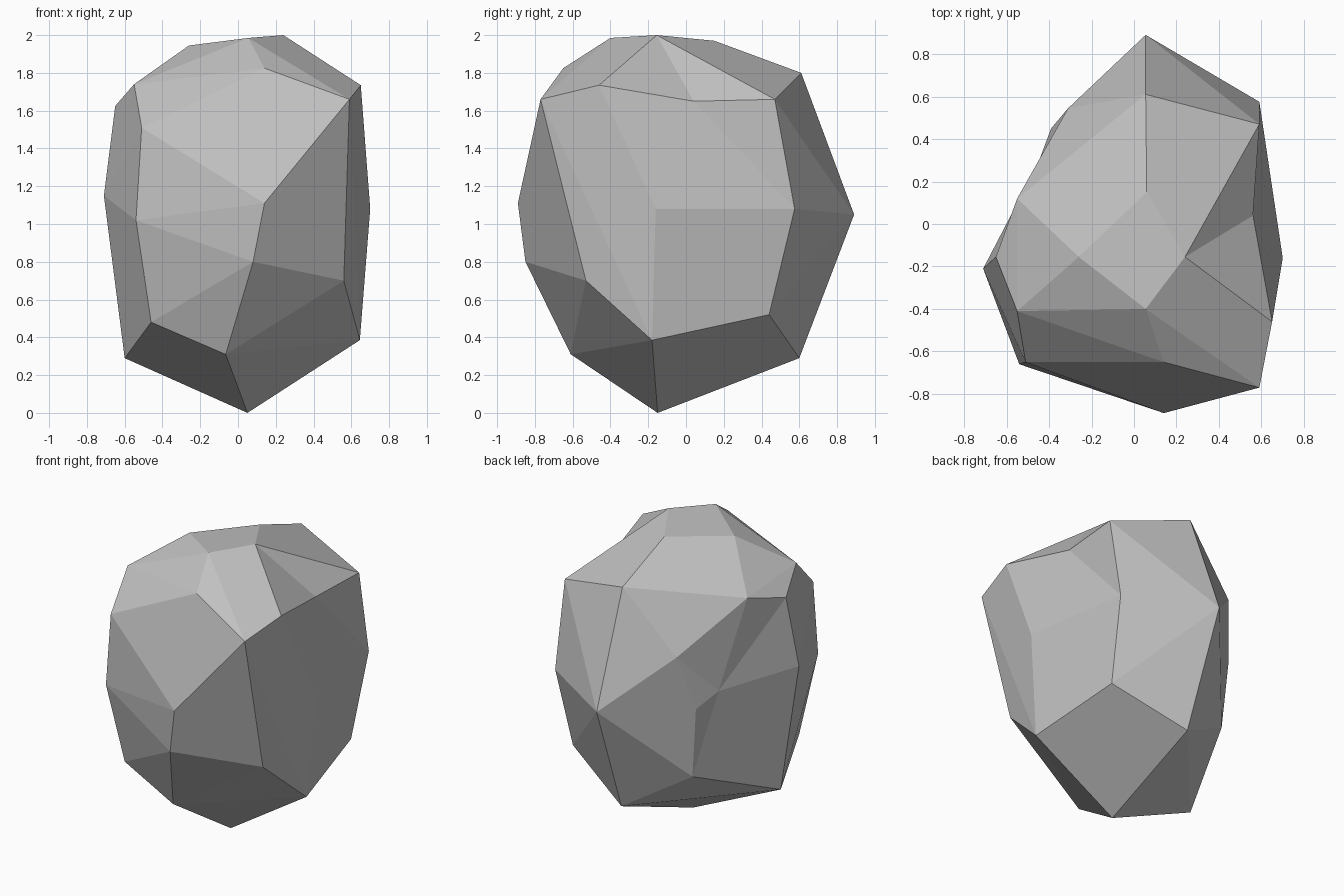
import bpy, bmesh, math

cube = bpy.data.objects.get("Cube")
if cube:
    bpy.data.objects.remove(cube, do_unlink=True)

# Corners of the boulder, grouped by the region they shape
crown = dict(
    crown_left=(.24, -.155, 2), crown_front=(.055, -.4, 1.985),
    crown_right=(-.26, -.155, 1.945), crown_back=(.06, .15, 1.97),
    crown_ridge=(.45, -.15, 1.88),
)
shoulder = dict(
    brow=(.14, -.65, 1.825), front_left=(.59, -.77, 1.66),
    side_left=(.65, -.46, 1.735), back_left=(.59, .47, 1.66),
    back=(.055, .61, 1.8), back_right=(-.55, .12, 1.7),
    side_right=(-.65, -.155, 1.625), corner_right=(-.55, -.41, 1.74),
    front_right=(-.51, -.65, 1.51), front_middle=(.03, -.78, 1.41),
)
waist = dict(
    belly_right=(-.11, -.81, 1.12), belly=(.14, -.89, 1.11),
    belly_left=(.55, -.68, 1.21), belly_low=(.08, -.85, .8),
    hip_left=(.7, -.16, 1.08), hip_back_left=(.59, .575, 1.08),
    spine=(.055, .89, 1.05), spine_right=(-.31, .545, 1.39),
    hip_back_right=(-.39, .45, 1.02), hip_right=(-.71, -.21, 1.15),
    hip_front_right=(-.54, -.66, 1.02),
)
foot = dict(
    foot_front_left=(.56, -.53, .7), foot_left=(.645, -.18, .385),
    foot_back_left=(.55, .44, .52), foot_back=(.07, .6, .29),
    foot_back_right=(-.35, .43, .54), foot_right=(-.6, -.17, .29),
    foot_front_right=(-.46, -.57, .48), foot_front=(-.065, -.61, .31),
    tip=(.05, -.15, 0),
)

# Wrap the corners in a faceted convex skin
bm = bmesh.new()
corners = {}
for region in (crown, shoulder, waist, foot):
    for name, position in region.items():
        corners[name] = bm.verts.new(position)
bmesh.ops.convex_hull(bm, input=list(bm.verts))


def dent(position, rim_names):
    """Replace the facets inside a rim with a fan around a sunken point."""
    rim = {corners[name] for name in rim_names.split() if corners[name].is_valid}
    patch = [f for f in bm.faces if rim.issuperset(f.verts)]
    border = [e for e in bm.edges
              if sum(f in patch for f in e.link_faces) == 1]
    if not patch:
        return
    bmesh.ops.delete(bm, geom=patch, context='FACES_ONLY')
    centre = bm.verts.new(position)
    for edge in border:
        bm.faces.new((edge.verts[0], edge.verts[1], centre))


# Chipped hollows on the left shoulder and the back right flank
dent((.56, .04, 1.65),
     "crown_left crown_ridge side_left hip_left hip_back_left back_left")
dent((-.45, .29, 1.1),
     "spine_right back_right side_right hip_right foot_right "
     "foot_back_right hip_back_right")

# Tidy up: drop loose pieces, merge nearly flat neighbours into clean facets
bmesh.ops.delete(bm, geom=[e for e in bm.edges if not e.link_faces],
                 context='EDGES')
bmesh.ops.delete(bm, geom=[v for v in bm.verts if not v.link_faces],
                 context='VERTS')
bmesh.ops.dissolve_limit(bm, angle_limit=math.radians(5),
                         verts=list(bm.verts), edges=list(bm.edges))
bmesh.ops.recalc_face_normals(bm, faces=list(bm.faces))
for face in bm.faces:
    face.smooth = False

mesh = bpy.data.meshes.new("boulder")
bm.to_mesh(mesh)
bm.free()
boulder = bpy.data.objects.new("boulder", mesh)
bpy.context.collection.objects.link(boulder)

# Plain grey stone
stone = bpy.data.materials.new("grey stone")
stone.use_nodes = True
grey = (.53, .53, .53, 1)
stone.diffuse_color = grey
for node in stone.node_tree.nodes:
    if node.type == 'BSDF_PRINCIPLED':
        node.inputs["Base Color"].default_value = grey
        node.inputs["Roughness"].default_value = .9
mesh.materials.append(stone)
